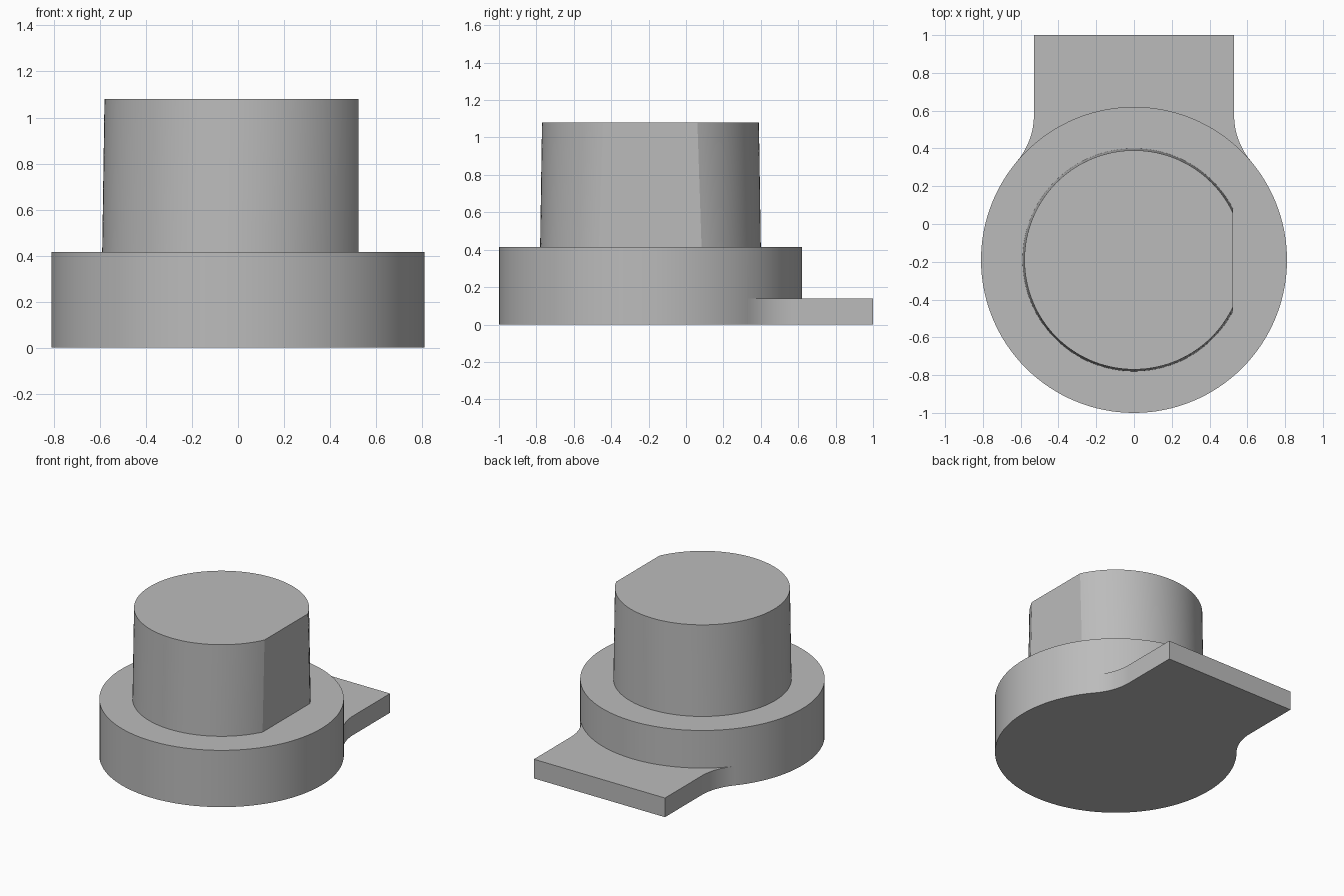
import bpy, bmesh, math

cube = bpy.data.objects.get("Cube")
if cube:
    bpy.data.objects.remove(cube, do_unlink=True)

CY = -0.19             # shared y of the round parts
DRUM_R, DRUM_H = 0.81, 0.415
TAB_X, TAB_H = 0.53, 0.14
FILLET = 0.38
POST_BOTTOM, POST_TOP, TOP_Z, FLAT_X = 0.59, 0.58, 1.08, 0.523

grey = bpy.data.materials.new("plain grey")
grey.use_nodes = True
grey.diffuse_color = (0.5, 0.5, 0.5, 1)
grey.node_tree.nodes["Principled BSDF"].inputs["Base Color"].default_value = (0.5, 0.5, 0.5, 1)


def loft(name, lower, upper, z0, z1):
    """Solid between two outlines with the same number of points."""
    bm = bmesh.new()
    a = [bm.verts.new((x, y, z0)) for x, y in lower]
    b = [bm.verts.new((x, y, z1)) for x, y in upper]
    bm.faces.new(a)
    bm.faces.new(b)
    for i in range(len(a)):
        j = (i + 1) % len(a)
        bm.faces.new((a[i], a[j], b[j], b[i]))
    bmesh.ops.recalc_face_normals(bm, faces=bm.faces)
    mesh = bpy.data.meshes.new(name)
    bm.to_mesh(mesh)
    bm.free()
    mesh.materials.append(grey)
    obj = bpy.data.objects.new(name, mesh)
    bpy.context.collection.objects.link(obj)
    return obj


def activate(obj):
    bpy.ops.object.select_all(action="DESELECT")
    obj.select_set(True)
    bpy.context.view_layer.objects.active = obj


def arc(cx, cy, r, start, end, steps):
    angles = [start + (end - start) * i / steps for i in range(steps + 1)]
    return [(cx + r * math.cos(t), cy + r * math.sin(t)) for t in angles]


def flat_sided(r):
    """Circle with a flat on its +x side."""
    t = math.acos(FLAT_X / r)
    return arc(0, CY, r, t, 2 * math.pi - t, 112)


# Round base
base = loft("base", *[arc(0, CY, DRUM_R, 0, 2 * math.pi, 128)[:-1]] * 2, 0, DRUM_H)

# Rear tab, flaring tangentially into the base
fx = TAB_X + FILLET
fy = CY + math.sqrt((DRUM_R + FILLET) ** 2 - fx ** 2)
touch = math.pi + math.atan2(fy - CY, fx)
side = [(TAB_X, 1)] + arc(fx, fy, FILLET, math.pi, touch, 16) + [(0.4, 0)]
outline = side + [(-x, y) for x, y in reversed(side)]
tab = loft("rear_tab", outline, outline, 0, TAB_H)

# Join the tab to the base as one solid
union = base.modifiers.new("join tab", "BOOLEAN")
union.operation = "UNION"
union.solver = "EXACT"
union.object = tab
activate(base)
bpy.ops.object.modifier_apply(modifier=union.name)
bpy.data.objects.remove(tab, do_unlink=True)

# Slightly tapered post with one flat side
post = loft("post", flat_sided(POST_BOTTOM), flat_sided(POST_TOP), DRUM_H, TOP_Z)

for obj in (base, post):
    activate(obj)
    bpy.ops.object.shade_smooth_by_angle(angle=math.radians(25))
